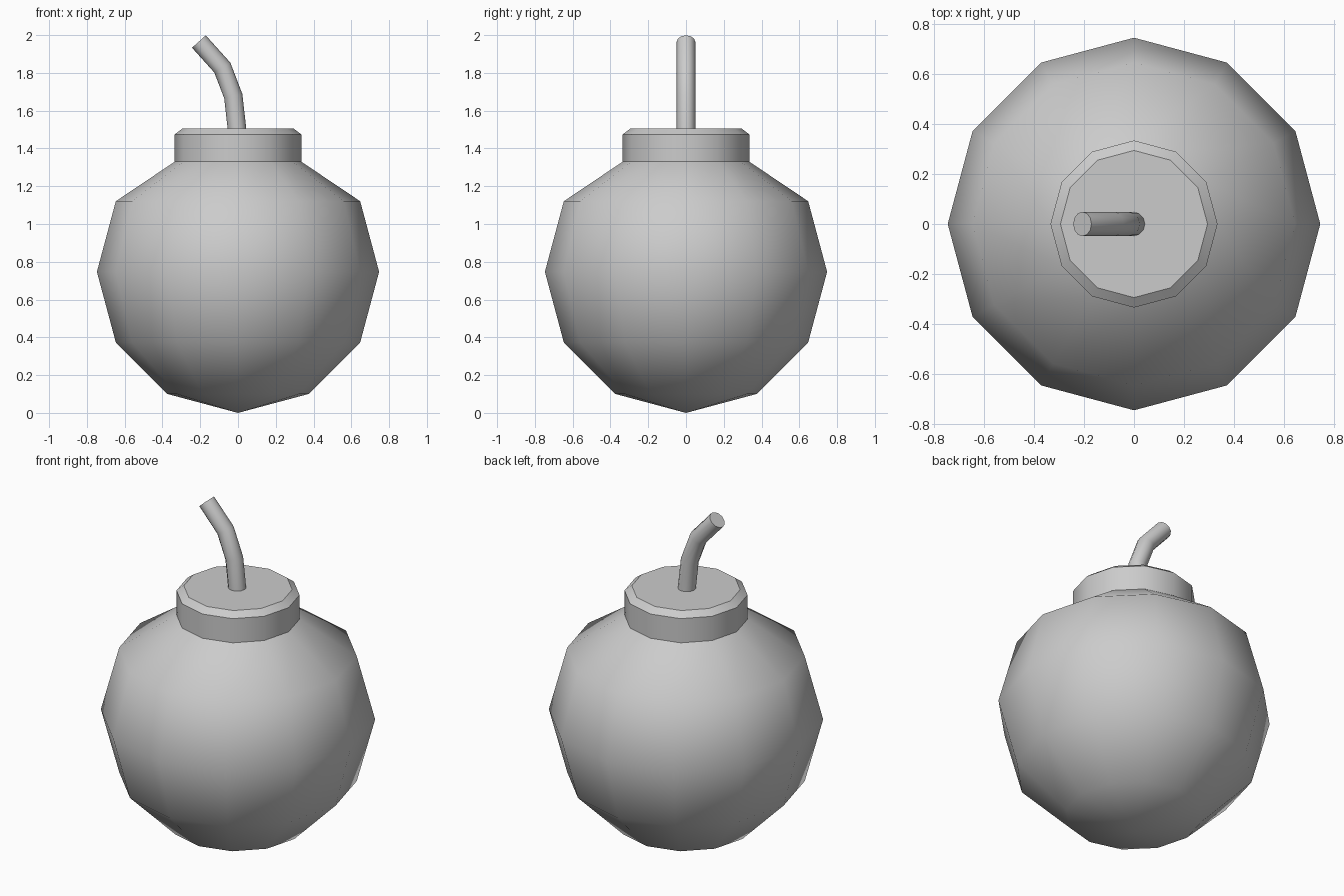
import bpy, bmesh
from math import cos, sin, pi, radians
from mathutils import Vector

if "Cube" in bpy.data.objects:
    bpy.data.objects.remove(bpy.data.objects["Cube"])

SIDES = 12


def skin_rings(name, rings, smooth_angle, cap_start=False, cap_end=False, tip=None):
    """Bridge closed rings of points into a surface, optionally capped or closed to a tip."""
    bm = bmesh.new()
    loops = [[bm.verts.new(p) for p in ring] for ring in rings]
    n = len(loops[0])
    for a, b in zip(loops, loops[1:]):
        for i in range(n):
            j = (i + 1) % n
            bm.faces.new((a[i], a[j], b[j], b[i]))
    if tip:
        t = bm.verts.new(tip)
        for i in range(n):
            bm.faces.new((t, loops[0][(i + 1) % n], loops[0][i]))
    if cap_start:
        bm.faces.new(loops[0][::-1])
    if cap_end:
        bm.faces.new(loops[-1])
    bmesh.ops.recalc_face_normals(bm, faces=bm.faces[:])
    mesh = bpy.data.meshes.new(name)
    bm.to_mesh(mesh)
    bm.free()
    obj = bpy.data.objects.new(name, mesh)
    bpy.context.collection.objects.link(obj)
    bpy.ops.object.select_all(action='DESELECT')
    obj.select_set(True)
    bpy.context.view_layer.objects.active = obj
    bpy.ops.object.shade_smooth_by_angle(angle=radians(smooth_angle))
    return obj


def flat_ring(r, z):
    return [(r * cos(2 * pi * i / SIDES), r * sin(2 * pi * i / SIDES), z)
            for i in range(SIDES)]


# Round body: 12-sided sphere with 30 degree rings, running up into the neck
R = 0.747
rings = [flat_ring(R * sin(radians(a)), 0.742 - R * cos(radians(a)) + 0.005)
         for a in (30, 60, 90, 120)]
rings.append(flat_ring(0.335, 1.33))
skin_rings("body", rings, 50, tip=(0, 0, 0))

# Collar with a chamfered top edge
skin_rings("collar", [flat_ring(0.335, 1.33), flat_ring(0.335, 1.475),
                      flat_ring(0.295, 1.505)], 33, cap_end=True)

# Bent fuse: round section swept along the path with mitred joints
path = [Vector((x, 0, z)) for x, z in
        ((-0.005, 1.5), (-0.025, 1.677), (-0.083, 1.828), (-0.207, 1.966))]
dirs = [(b - a).normalized() for a, b in zip(path, path[1:])]
fuse_rings = []
for k, p in enumerate(path):
    before, after = dirs[max(k - 1, 0)], dirs[min(k, len(dirs) - 1)]
    tangent = (before + after).normalized()
    side = Vector((tangent.z, 0, -tangent.x)) * (0.049 / tangent.dot(after))
    fuse_rings.append([p + side * cos(2 * pi * i / SIDES)
                       + Vector((0, 0.049 * sin(2 * pi * i / SIDES), 0))
                       for i in range(SIDES)])
skin_rings("fuse", fuse_rings, 50, cap_end=True)
